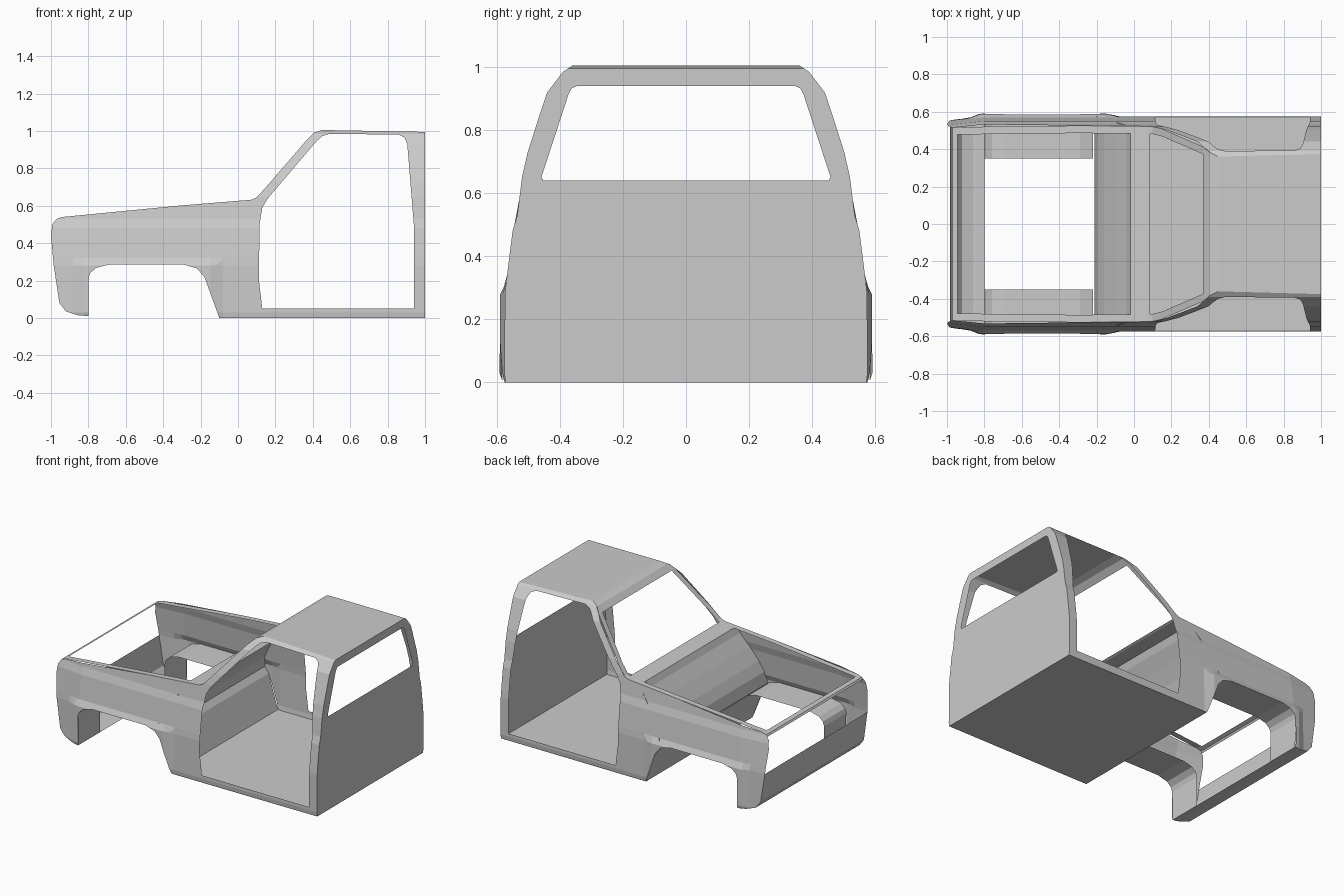
import bpy, bmesh

if "Cube" in bpy.data.objects:
    bpy.data.objects.remove(bpy.data.objects["Cube"])

# Half width of the body by height, plus nose taper and wheel-arch flare
WIDTH = [(0, .572), (.03, .576), (.28, .574), (.32, .57), (.4, .56), (.48, .55), (.53, .535),
         (.65, .52), (.73, .502), (.83, .47), (.92, .44), (.985, .39), (1.005, .36)]
TAPER = [(-1, .022), (-.8, 0), (1, 0)]
FLARE_X = [(-.88, 0), (-.83, .015), (-.15, .015), (-.08, 0)]
FLARE_Z = [(0, .6), (.03, 1), (.28, 1), (.32, 0)]


def interp(table, t):
    if t <= table[0][0]:
        return table[0][1]
    for (a, u), (b, v) in zip(table, table[1:]):
        if t <= b:
            return u + (v - u) * (t - a) / (b - a)
    return table[-1][1]


def width(x, z):
    return interp(WIDTH, z) - interp(TAPER, x) + interp(FLARE_X, x) * interp(FLARE_Z, z)


def finish(name, bm, mirror=False):
    bmesh.ops.recalc_face_normals(bm, faces=bm.faces)
    me = bpy.data.meshes.new(name)
    bm.to_mesh(me)
    bm.free()
    ob = bpy.data.objects.new(name, me)
    bpy.context.collection.objects.link(ob)
    if mirror:
        mod = ob.modifiers.new("mirror", 'MIRROR')
        mod.use_axis = (False, True, False)
        mod.use_clip = False
        mod.merge_threshold = .0001
    return ob


def sheet(loops, normal):
    """Flat sheet from an outer loop and hole loops."""
    bm = bmesh.new()
    for loop in loops:
        vs = [bm.verts.new(p) for p in loop]
        for a, b in zip(vs, vs[1:] + vs[:1]):
            bm.edges.new((a, b))
    bmesh.ops.triangle_fill(bm, use_beauty=True, use_dissolve=False,
                            edges=bm.edges[:], normal=normal)
    return bm


def ribbon(name, path, outer, inner, mirror=False):
    """Strip along an x-z path between two y positions given as functions."""
    bm = bmesh.new()
    rows = [(bm.verts.new((x, outer(x, z), z)), bm.verts.new((x, inner(x, z), z)))
            for x, z in path]
    for (a, b), (c, d) in zip(rows, rows[1:]):
        bm.faces.new((a, b, d, c))
    return finish(name, bm, mirror)


def span(name, path):
    return ribbon(name, path, width, lambda x, z: -width(x, z))


# Shared side-view curves
top_edge = [(-.97, .53), (-.94, .54), (-.3, .602), (.07, .632), (.1, .645), (.15, .7), (.37, .955)]
roof_edge = [(.37, .955), (.405, .99), (.45, 1.005), (1, .995)]
arch = [(-.1, 0), (-.18, .22), (-.22, .265), (-.29, .285), (-.69, .285),
        (-.76, .268), (-.79, .24), (-.8, .21), (-.8, .01)]
nose = [(-.8, .01), (-.86, .015), (-.92, .035), (-.955, .08), (-.985, .28)]
door = [(.13, .05), (.94, .05), (.94, .5), (.905, .93), (.89, .965), (.86, .98), (.49, .985),
        (.45, .972), (.42, .945), (.16, .64), (.13, .59), (.115, .5), (.112, .2)]

# Side panels with door opening and wheel arch, bent to the body width
outline = top_edge + roof_edge[1:] + [(1, 0)] + arch + nose[1:] + [(-1, .44), (-.993, .5)]
bm = sheet([[(x, 0, z) for x, z in loop] for loop in (outline, door)], (0, -1, 0))
cuts = [((0, 0, z), (0, 0, 1)) for z, _ in WIDTH[1:-1]]
cuts += [((x, 0, 0), (1, 0, 0)) for x in (-.88, -.83, -.8, -.15, -.08)]
for co, no in cuts:
    bmesh.ops.bisect_plane(bm, geom=bm.verts[:] + bm.edges[:] + bm.faces[:],
                           dist=1e-5, plane_co=co, plane_no=no)
for v in bm.verts:
    v.co.y = width(v.co.x, v.co.z)
finish("side_panel", bm, True)

# Rear wall with window
half = [(width(1, z), z) for z, _ in WIDTH[:-1]] + [(width(1, .995), .995)]
pane = [(.452, .64), (.458, .652), (.372, .915), (.362, .933), (.345, .94)]
loops = [[(1, y, z) for y, z in h] + [(1, -y, z) for y, z in reversed(h)] for h in (half, pane)]
finish("rear_wall", sheet(loops, (1, 0, 0)))

# Roof, floor, cowl, firewall and front valance run across the body
span("roof", roof_edge)
span("floor", [(-.1, 0), (1, 0)])
span("cowl", [(-.02, .623), (.07, .632), (.085, .638)])
span("firewall", [(-.02, .623), (-.04, .58), (-.1, .5), (-.16, .41), (-.195, .34),
                  (-.21, .26), (-.18, .22), (-.1, 0)])
span("front_valance", nose)
span("grille_top_bar", [(-.978, .518), (-.97, .53), (-.945, .539)])

# Fender top and windshield pillar flanges
ribbon("fender_and_pillar_flange", top_edge, width, lambda x, z: width(x, z) - .04, True)

# Wheel wells
ribbon("wheel_well", arch[2:], width, lambda x, z: .35, True)
